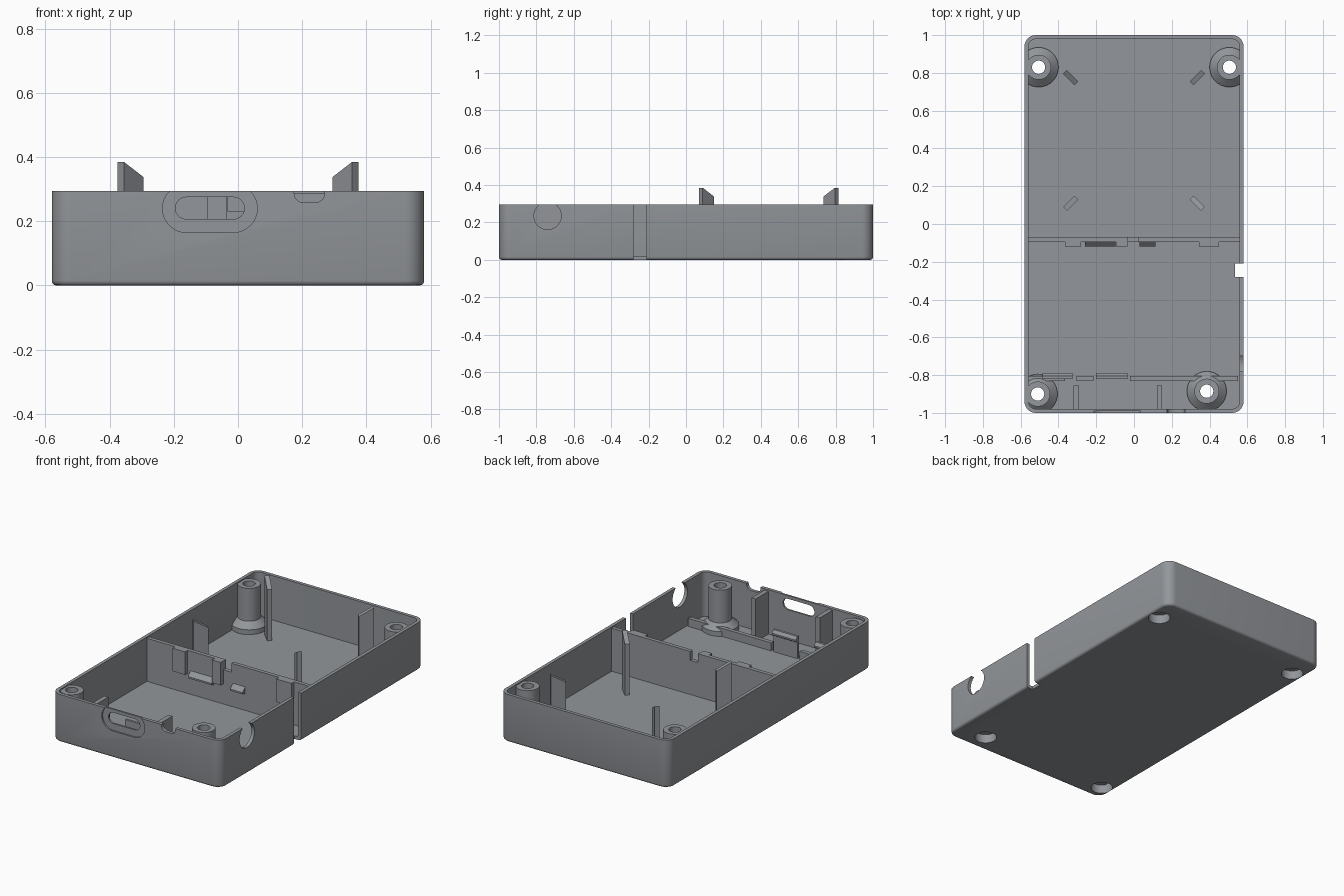
import bpy, bmesh, math
from mathutils import Matrix, Vector

if "Cube" in bpy.data.objects:
    bpy.data.objects.remove(bpy.data.objects["Cube"], do_unlink=True)

# Single plastic colour
grey = bpy.data.materials.new("grey plastic")
grey.use_nodes = True
colour = (0.29, 0.305, 0.325, 1)
grey.diffuse_color = colour
grey.node_tree.nodes["Principled BSDF"].inputs["Base Color"].default_value = colour

TOP, FLOOR, WALL = 0.295, 0.02, 0.021
DIV_TOP = 0.287


def finish(name, bm):
    bmesh.ops.recalc_face_normals(bm, faces=bm.faces)
    mesh = bpy.data.meshes.new(name)
    bm.to_mesh(mesh)
    bm.free()
    obj = bpy.data.objects.new(name, mesh)
    bpy.context.collection.objects.link(obj)
    mesh.materials.append(grey)
    return obj


def rounded(u0, u1, v0, v1, r, seg=8):
    """Outline of a rounded rectangle."""
    pts = []
    corners = ((u1 - r, v1 - r), (u0 + r, v1 - r), (u0 + r, v0 + r), (u1 - r, v0 + r))
    for i, (cu, cv) in enumerate(corners):
        for k in range(seg + 1):
            a = math.pi / 2 * (i + k / seg)
            pts.append((cu + r * math.cos(a), cv + r * math.sin(a)))
    return pts


def circle(cu, cv, r, n=40):
    return [(cu + r * math.cos(math.tau * k / n), cv + r * math.sin(math.tau * k / n))
            for k in range(n)]


def prism(name, pts, lo, hi, axis="z", bevel=0):
    """Extrude a 2D outline along an axis; bevel rounds its low end."""
    place = {"x": lambda u, v, t: (t, u, v),
             "y": lambda u, v, t: (u, t, v),
             "z": lambda u, v, t: (u, v, t)}[axis]
    bm = bmesh.new()
    a = [bm.verts.new(place(u, v, lo)) for u, v in pts]
    b = [bm.verts.new(place(u, v, hi)) for u, v in pts]
    base = bm.faces.new(a)
    bm.faces.new(b)
    n = len(pts)
    for i in range(n):
        j = (i + 1) % n
        bm.faces.new((a[i], a[j], b[j], b[i]))
    if bevel:
        bmesh.ops.recalc_face_normals(bm, faces=bm.faces)
        bmesh.ops.bevel(bm, geom=list(base.edges), offset=bevel, segments=3,
                        profile=0.5, affect="EDGES")
    return finish(name, bm)


def box(name, x0, x1, y0, y1, z0, z1):
    return prism(name, [(x0, y0), (x1, y0), (x1, y1), (x0, y1)], z0, z1)


def boolean(obj, cutter, operation="DIFFERENCE"):
    mod = obj.modifiers.new("cut", "BOOLEAN")
    mod.operation, mod.solver, mod.object = operation, "EXACT", cutter
    bpy.context.view_layer.objects.active = obj
    bpy.ops.object.modifier_apply(modifier=mod.name)
    bpy.data.objects.remove(cutter, do_unlink=True)


# Outer tray with rounded corners and hollow inside
tray = prism("tray_shell", rounded(-0.58, 0.58, -1, 1, 0.06), 0, TOP, bevel=0.015)
boolean(tray, prism("cavity", rounded(-0.58 + WALL, 0.58 - WALL, -1 + WALL, 1 - WALL, 0.04),
                    FLOOR, 0.5))

# Front wall: shallow recess, long port and small notch
boolean(tray, prism("recess", rounded(-0.235, 0.06, 0.165, 0.315, 0.0749), -1.1, -0.99, "y"))
boolean(tray, prism("port", rounded(-0.195, 0.02, 0.207, 0.275, 0.0339), -1.1, -0.96, "y"))
boolean(tray, prism("notch", rounded(0.175, 0.27, 0.258, 0.4, 0.03), -1.1, -0.96, "y"))

# Left wall: round opening and full-height slot
boolean(tray, prism("round_opening", circle(-0.74, 0.235, 0.073), 0.54, 0.65, "x"))
boolean(tray, box("slot", 0.535, 0.65, -0.28, -0.21, -0.1, 0.5))

# Screw posts: flared hollow bosses over counterbores in the floor
posts = {"rear_left": (0.505, 0.83), "rear_right": (-0.505, 0.83),
         "front_left": (0.385, -0.885), "front_right": (-0.51, -0.9)}
profile = [(0.063, 0.006), (0.105, 0.006), (0.105, 0.05), (0.066, 0.085),
           (0.066, 0.288), (0.035, 0.288), (0.035, 0.055), (0.063, 0.055)]
for side, (px, py) in posts.items():
    boolean(tray, prism("counterbore", circle(px, py, 0.063), -0.05, 0.06))
    bm = bmesh.new()
    ring = [bm.verts.new((r, 0, z)) for r, z in profile]
    edges = [bm.edges.new((ring[i - 1], ring[i])) for i in range(len(ring))]
    bmesh.ops.spin(bm, geom=ring + edges, cent=(0, 0, 0), axis=(0, 0, 1),
                   angle=math.tau, steps=40)
    bmesh.ops.remove_doubles(bm, verts=bm.verts, dist=0.0001)
    bmesh.ops.translate(bm, verts=bm.verts, vec=(px, py, 0))
    post = finish(side + "_screw_post", bm)
    boolean(post, prism("limit", rounded(-0.565, 0.565, -0.985, 0.985, 0.045), 0, 0.5),
            "INTERSECT")

# Cross divider with a cable notch
divider = box("divider", -0.565, 0.565, -0.094, -0.07, 0.01, DIV_TOP)
boolean(divider, box("cable_notch", -0.033, 0.02, -0.2, 0, 0.232, 0.5))

# Guide tabs and snap ledges on the divider
for i, (x0, x1) in enumerate([(-0.365, -0.28), (-0.095, -0.035), (0.345, 0.45)]):
    box(f"divider_tab_{i + 1}", x0, x1, -0.12, -0.085, 0.145, DIV_TOP)
for i, (x0, x1) in enumerate([(-0.26, -0.098), (0.03, 0.115)]):
    prism(f"snap_ledge_{i + 1}", [(-0.085, 0.175), (-0.12, 0.14), (-0.12, 0.13), (-0.085, 0.12)],
          x0, x1, "x")

# Low front ridge with upright catches
for i, (x0, x1) in enumerate([(-0.565, -0.365), (-0.305, -0.215), (-0.02, 0.55)]):
    box(f"front_ridge_{i + 1}", x0, x1, -0.83, -0.805, 0.01, 0.07)
for i, (x0, x1) in enumerate([(-0.485, -0.325), (-0.2, -0.035)]):
    prism(f"front_catch_{i + 1}", [(-0.82, 0.01), (-0.805, 0.01), (-0.805, 0.12), (-0.79, 0.13),
                                   (-0.79, 0.14), (-0.805, 0.157), (-0.82, 0.157)], x0, x1, "x")

# Front supports standing against the front wall
for name, x in (("right", -0.305), ("left", 0.135)):
    box(f"front_{name}_support", x - 0.014, x + 0.014, -0.985, -0.855, 0.01, 0.285)

# Four diagonal fins with sloped tops, facing the rear bay's middle
for name, sx, y, sy in (("rear_left", 1, 0.775, 1), ("rear_right", -1, 0.775, 1),
                        ("middle_left", 1, 0.11, -1), ("middle_right", -1, 0.11, -1)):
    fin = prism(name + "_fin", [(-0.043, 0.01), (0.043, 0.01), (0.043, 0.385), (-0.043, 0.338)],
                -0.014, 0.014, "y")
    fin.data.transform(Matrix.Translation(Vector((0.335 * sx, y, 0)))
                       @ Matrix.Rotation(math.atan2(sy, sx), 4, "Z"))

# Smooth curved walls, keep edges sharp
for obj in bpy.context.scene.objects:
    if obj.type == "MESH":
        bpy.ops.object.select_all(action="DESELECT")
        obj.select_set(True)
        bpy.context.view_layer.objects.active = obj
        bpy.ops.object.shade_smooth_by_angle(angle=math.radians(35))
